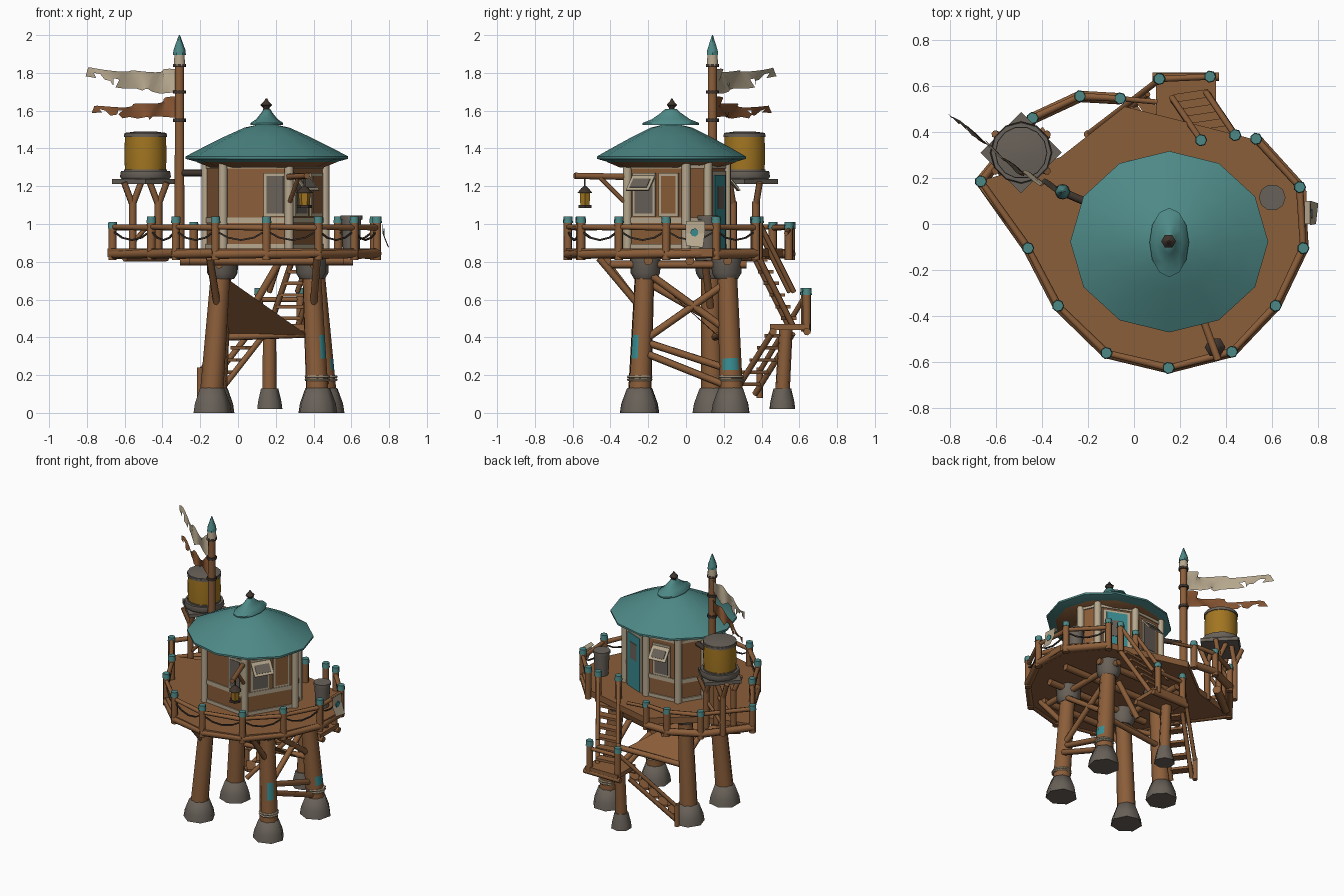
import bpy, math, random
from mathutils import Vector, Matrix

if "Cube" in bpy.data.objects:
    bpy.data.objects.remove(bpy.data.objects["Cube"])
random.seed(4)

def material(name, c):
    m = bpy.data.materials.new(name)
    m.diffuse_color = (*c, 1)
    m.use_nodes = True
    m.node_tree.nodes["Principled BSDF"].inputs["Base Color"].default_value = m.diffuse_color
    return m
WOOD = material("brown wood", (.26, .112, .042))
TEAL = material("teal roof", (.075, .25, .24))
PAINT = material("teal paint", (.04, .26, .28))
CREAM = material("cream trim", (.47, .39, .27))
STONE = material("grey stone", (.14, .12, .1))
GOLD = material("gold tank", (.36, .18, .015))
DARK = material("dark iron", (.05, .035, .027))
RUST = material("rust cloth", (.23, .085, .03))
ROUND = []

def mesh(name, verts, faces, *mats):
    me = bpy.data.meshes.new(name)
    me.from_pydata([tuple(v) for v in verts], [], faces)
    ob = bpy.data.objects.new(name, me)
    bpy.context.collection.objects.link(ob)
    for m in mats:
        me.materials.append(m)
    return ob

def rod(name, p, q, r, mat, r2=None, n=7, rings=1):
    p, q = Vector(p), Vector(q)
    rot = (q - p).to_track_quat('Z', 'Y').to_matrix()
    r2 = r if r2 is None else r2
    vs, fs = [], []
    for k in range(rings + 1):
        t = k / rings
        for i in range(n):
            a = 2 * math.pi * (i + .5) / n
            vs.append(p.lerp(q, t) + rot @ Vector((math.cos(a), math.sin(a), 0)) * (r + (r2 - r) * t))
    for k in range(rings):
        fs += [(k*n+i, k*n+(i+1) % n, k*n+n+(i+1) % n, k*n+n+i) for i in range(n)]
    fs += [tuple(range(n))[::-1], tuple(range(rings*n, rings*n+n))]
    ob = mesh(name, vs, fs, mat)
    ROUND.append(ob)
    return ob

def lathe(name, c, prof, mat, n=12, sx=1, sy=1, turn=0):
    vs, fs = [], []
    for r, z in prof:
        for i in range(n):
            a = 2 * math.pi * i / n + turn
            vs.append((c[0] + r*sx*math.cos(a), c[1] + r*sy*math.sin(a), z))
    for k in range(len(prof) - 1):
        fs += [(k*n+i, k*n+(i+1) % n, k*n+n+(i+1) % n, k*n+n+i) for i in range(n)]
    fs += [tuple(range(n))[::-1], tuple(range(len(vs)-n, len(vs)))]
    ob = mesh(name, vs, fs, mat)
    ROUND.append(ob)
    return ob

def box(name, c, size, mat, rz=0, rx=0):
    m = Matrix.Translation(c) @ Matrix.Rotation(rz, 4, 'Z') @ Matrix.Rotation(rx, 4, 'X')
    vs = [m @ Vector((x*size[0]/2, y*size[1]/2, z*size[2]/2)) for x in (-1, 1) for y in (-1, 1) for z in (-1, 1)]
    return mesh(name, vs, [(0, 1, 3, 2), (4, 6, 7, 5), (0, 4, 5, 1), (2, 3, 7, 6), (0, 2, 6, 4), (1, 5, 7, 3)], mat)

def prism(name, pts, z0, z1, mat):
    n = len(pts)
    vs = [(x, y, z) for z in (z0, z1) for x, y in pts]
    fs = [(i, (i+1) % n, n+(i+1) % n, n+i) for i in range(n)] + [tuple(range(n))[::-1], tuple(range(n, 2*n))]
    return mesh(name, vs, fs, mat)

# legs with stone feet, collars and peeling paint
LEGS = [((-.14, -.245), (-.085, -.215)), ((.42, -.245), (.385, -.215)), ((.46, .24), (.40, .215)), ((-.12, .14), (-.08, .13))]
for k, (b, t) in enumerate(LEGS):
    leg = rod("leg", (*b, .1), (*t, .84), .062, WOOD, .05, 8, 12)
    leg.data.materials.append(PAINT)
    for f in leg.data.polygons:
        lo, hi = ((9, 9), (.3, .43), (.2, .31), (9, 9))[k]
        if lo < f.center.z < hi and (f.normal.x - f.normal.y > 1.1 if k == 1 else f.normal.x > .8):
            f.material_index = 1
    lathe("stone_foot", b, [(.106, 0), (.098, .05), (.068, .13), (.05, .135)], STONE, 7, turn=k)
    lathe("leg_collar", t, [(.06, .71), (.078, .74), (.082, .83)], STONE, 8)
    if k in (1, 2):
        for z in (.17, .185):
            lathe("rope_band", b, [(.064, z), (.068, z+.006), (.064, z+.012)], CREAM, 8)

# braces and tarpaulin under the deck
for p, q in [((.42, -.2, .4), (.42, .2, .68)), ((.42, -.2, .74), (.42, .2, .45)), ((.44, -.2, .31), (.46, .2, .15)),
             ((.42, -.2, .37), (.44, .2, .24)), ((.40, -.25, .57), (.42, -.46, .82)), ((-.11, -.25, .57), (-.15, -.44, .82)),
             ((-.1, .15, .4), (.43, .2, .42)), ((.22, .1, .8), (.08, .13, .56)), ((-.12, .13, .5), (-.11, -.22, .7))]:
    rod("brace", p, q, .02, WOOD)
mesh("tarpaulin", [(-.1, -.2, .74), (.37, .17, .41), (-.1, .15, .42)], [(0, 1, 2)], WOOD)

# deck and joists
DECK = [(.75, .14), (.74, -.11), (.62, -.37), (.43, -.57), (.15, -.64), (-.12, -.57), (-.33, -.37), (-.46, -.12),
        (-.69, .18), (-.32, .29), (-.04, .51), (.2, .45), (.55, .36)]
prism("deck", DECK[::-1], .825, .87, WOOD)
for y in (-.42, -.2, .02, .22):
    w = .5 - abs(y + .05) * .6
    rod("joist", (.15 - w, y, .805), (.15 + w, y, .805), .024, WOOD)
for x in (-.1, .4):
    rod("cross_joist", (x, -.4, .785), (x, .32, .785), .022, WOOD)

# railing: posts with teal caps, rails, edge beams, sagging ropes
POSTS = [(.53, .37), (.72, .16), (.735, -.105), (.615, -.355), (.425, -.555), (.15, -.625), (-.12, -.56), (-.33, -.355),
         (-.46, -.105), (-.665, .185), (-.44, .46), (-.235, .555), (-.06, .545)]
def capped_post(x, y, z0, z1):
    rod("rail_post", (x, y, z0), (x, y, z1 - .035), .023, WOOD)
    rod("post_cap", (x, y, z1 - .035), (x, y, z1), .027, TEAL, .024)
for k, (x, y) in enumerate(POSTS):
    capped_post(x, y, .81, 1.04 if k < 9 else 1.01)
for k, (a, b) in enumerate(zip(POSTS, POSTS[1:])):
    rod("top_rail", (*a, .98), (*b, .985), .017, WOOD, .014)
    rod("edge_beam", (*a, .845), (*b, .84), .026, WOOD)
    if k < 9:
        A, B = Vector((*a, .965)), Vector((*b, .965))
        pts = [A.lerp(B, t/4) - Vector((0, 0, .05 * (1 - (t/2-1)**2))) for t in range(5)]
        for p, q in zip(pts, pts[1:]):
            rod("rail_rope", p, q, .006, DARK, n=4)
rod("back_rail", (-.06, .545, .97), (.1, .53, .95), .012, WOOD)

# banner over the right rail
mesh("banner", [(.74, 0, 1.0), (.74, .1, 1.0), (.765, 0, 1.015), (.765, .1, 1.015), (.765, -.005, .95), (.77, .1, .95),
     (.79, .0, .885), (.80, .09, .875)], [(0, 2, 3, 1), (2, 4, 5, 3), (4, 6, 7, 5)], CREAM)
rod("banner_mark", (.77, .045, .955), (.776, .045, .955), .022, PAINT)

# hut walls, corner posts, trim bands
HUT = [(.46, .0), (.41, .115), (.17, .215), (-.07, .19), (-.17, .03), (-.08, -.27), (.27, -.31)]
prism("hut_wall", HUT, .86, 1.34, WOOD)
grow = lambda s: [(.15 + (x-.15)*s, -.05 + (y+.05)*s) for x, y in HUT]
prism("wall_band", grow(1.025), 1.005, 1.035, CREAM)
prism("base_band", grow(1.03), .87, .895, CREAM)
prism("top_band", grow(1.025), 1.295, 1.315, CREAM)
for x, y in HUT:
    rod("corner_post", (x, y, .87), (x, y, 1.33), .025, CREAM)

def plate(name, e, t, w, z0, z1, mat, out=.008, thick=.009, tilt=0):
    a, b = Vector(HUT[e]), Vector(HUT[(e + 1) % len(HUT)])
    d = (b - a).normalized()
    c = a.lerp(b, t) + Vector((d.y, -d.x)) * out
    return box(name, (c.x, c.y, (z0+z1)/2), (w, thick, z1-z0), mat, math.atan2(d.y, d.x), tilt)
# windows: (edge, position, width, has shutter), then the door
for e, t, w, shut in [(5, .79, .12, 0), (6, .3, .14, 1), (6, .72, .12, 0), (2, .5, .13, 1)]:
    plate("window_frame", e, t, w, 1.04, 1.27, CREAM)
    plate("window_pane", e, t, w - .03, 1.055, 1.255, STONE if e != 6 or shut else WOOD, .011)
    if shut:
        plate("shutter", e, t, w, 1.165, 1.265, CREAM, .045, .008, -.7)
        plate("shutter_panel", e, t, w - .035, 1.185, 1.245, STONE, .05, .008, -.7)
plate("door_frame", 1, .5, .19, .87, 1.28, CREAM)
plate("door", 1, .5, .145, .87, 1.26, PAINT, .014)
plate("door_panel", 1, .5, .08, 1.08, 1.2, STONE, .017)

# roof, cap and finial
C = (.153, -.077)
lathe("roof", C, [(.36, 1.326), (.43, 1.345), (.43, 1.358), (.34, 1.405), (.23, 1.46), (.12, 1.51), (.03, 1.53)], TEAL, 12, 1, .915)
lathe("soffit", C, [(.3, 1.3), (.37, 1.327)], WOOD, 12, 1, .915)
lathe("roof_cap", (.153, -.08), [(.15, 1.525), (.15, 1.535), (.1, 1.555), (.05, 1.59), (.03, 1.61)], TEAL, 12, .57, 1)
lathe("finial", (.15, -.075), [(.018, 1.6), (.016, 1.615), (.032, 1.63), (.012, 1.65), (.004, 1.665)], DARK, 6)

# flagpole
F = (-.31, .14)
rod("flagpole", (*F, .84), (*F, 1.84), .029, WOOD, .025, 8)
rod("pole_band", (*F, 1.84), (*F, 1.9), .033, CREAM, .028, 8)
lathe("pole_tip", F, [(.034, 1.895), (.032, 1.92), (.003, 2.0)], TEAL, 6)
for z in (1.54, 1.69, 1.83):
    lathe("pole_ring", F, [(.034, z), (.034, z + .018)], DARK, 8)
rod("pole_bracket", (*F, 1.27), (-.1, .05, 1.27), .018, DARK)

# ragged flags along a curved plan path
PATH = [Vector(p) for p in ((-.32, .15), (-.42, .19), (-.53, .25), (-.64, .35), (-.8, .47))]
def flag(name, mat, z_top, z_bot, end_top, end_bot, reach):
    vs, fs, n = [], [], 18
    for i in range(n + 1):
        t = i / n
        s = min(t * reach * 4, 3.999)
        p = PATH[int(s)].lerp(PATH[int(s) + 1], s % 1)
        w = .024 * math.sin(t * 16)
        top = z_top + (end_top - z_top) * t - .015 * math.sin(t * 3.14) + .006 * math.sin(t * 15)
        bot = z_bot + (end_bot - z_bot) * t ** 2.5 + random.uniform(-.012, .012)
        for k in range(3):
            vs.append((p.x + w * (k - 1), p.y + w * (1 - k) * 1.3, top + (bot - top) * k / 2))
    for i in range(n):
        for k in range(2):
            if not (k == 1 and i in (13, 16)):
                fs.append((3*i+k, 3*i+k+1, 3*i+k+4, 3*i+k+3))
    ROUND.append(mesh(name, vs, fs, mat))
flag("upper_flag", CREAM, 1.82, 1.7, 1.825, 1.775, 1)
flag("lower_flag", RUST, 1.675, 1.56, 1.62, 1.585, .95)

# water tank on its stand
T = (-.49, .31)
lathe("tank", T, [(.108, 1.27), (.112, 1.37), (.108, 1.47)], GOLD, 14)
for z in (1.275, 1.46):
    lathe("tank_hoop", T, [(.114, z), (.114, z + .014)], STONE, 14)
lathe("tank_lid", T, [(.112, 1.468), (.112, 1.482), (.05, 1.49)], STONE, 14)
lathe("tank_tray", T, [(.125, 1.235), (.135, 1.25), (.13, 1.28)], STONE, 12)
box("stand_board", (*T, 1.225), (.25, .25, .025), STONE, math.pi / 4)
for sx in (-1, 1):
    for sy in (-1, 1):
        x, y = T[0] + sx * .068, T[1] + sy * .06
        rod("stand_post", (x, y, .83), (x, y, 1.12), .021, WOOD)
        for d in (-.045, .045):
            rod("stand_fork", (x, y, 1.1), (x + d, y + sy*.02, 1.22), .017, WOOD)
    rod("stand_brace", (T[0] - .07, T[1] + sx*.06, .9), (T[0] + .07, T[1] + sx*.06, 1.05), .012, WOOD)
rod("stand_beam", (-.6, .23, .83), (-.38, .4, .83), .03, WOOD)

# lantern on its arm
rod("lantern_arm", (.27, -.33, 1.25), (.365, -.59, 1.255), .017, WOOD)
rod("arm_brace", (.275, -.33, 1.12), (.32, -.46, 1.25), .012, WOOD)
L = (.352, -.535)
rod("lantern_hook", (*L, 1.19), (*L, 1.25), .006, DARK, n=4)
lathe("lantern_roof", L, [(.045, 1.165), (.022, 1.19), (.008, 1.2)], DARK, 6)
lathe("lantern_glass", L, [(.028, 1.1), (.032, 1.165)], GOLD, 6)
lathe("lantern_base", L, [(.04, 1.085), (.04, 1.1)], DARK, 6)

# bucket on the deck
lathe("bucket", (.6, .115), [(.045, .87), (.053, 1.03)], STONE, 10)
lathe("bucket_rim", (.6, .115), [(.058, 1.025), (.058, 1.045)], STONE, 10)

# stair landing with its own leg
rod("landing_leg", (.165, .51, .1), (.165, .53, .46), .04, WOOD, .036)
lathe("landing_foot", (.165, .51), [(.07, .02), (.065, .06), (.048, .13)], STONE, 7)
box("landing", (.225, .55, .455), (.26, .21, .03), WOOD)
for y in (.46, .64):
    rod("landing_beam", (.08, y, .43), (.37, y, .43), .02, WOOD)
for x, y in ((.11, .63), (.33, .64)):
    capped_post(x, y, .43, .66)
rod("landing_rail", (.11, .63, .6), (.33, .64, .6), .014, WOOD)

# two stair flights: treads, stringers, handrails
def flight(a, b, side, width, n, rail):
    a, b = Vector(a), Vector(b)
    side = Vector((*side, 0)).normalized() * width / 2
    for k in range(n):
        box("tread", a.lerp(b, (k + .5) / n), (width, .06, .018), WOOD, math.atan2(side.y, side.x))
    for s in (-1, 1):
        rod("stringer", a + side*s - Vector((0, 0, .02)), b + side*s - Vector((0, 0, .02)), .016, WOOD)
        if rail:
            rod("handrail", a + side*s + Vector((0, 0, .17)), b + side*s + Vector((0, 0, .17)), .014, WOOD)
            p = b + side*s
            capped_post(p.x, p.y, p.z - .02, p.z + .2)
flight((.24, .56, .47), (.365, .375, .84), (1, .15), .15, 6, True)
flight((-.15, .31, .12), (.1, .51, .44), (-.6, .8), .14, 5, False)
rod("lower_handrail", (-.2, .39, .22), (.1, .62, .6), .014, WOOD)
rod("lower_newel", (-.2, .39, .08), (-.2, .39, .24), .018, WOOD)

# soft shading on round parts
bpy.ops.object.select_all(action='DESELECT')
for ob in ROUND:
    ob.select_set(True)
bpy.context.view_layer.objects.active = ROUND[0]
bpy.ops.object.shade_smooth_by_angle(angle=math.radians(58))
